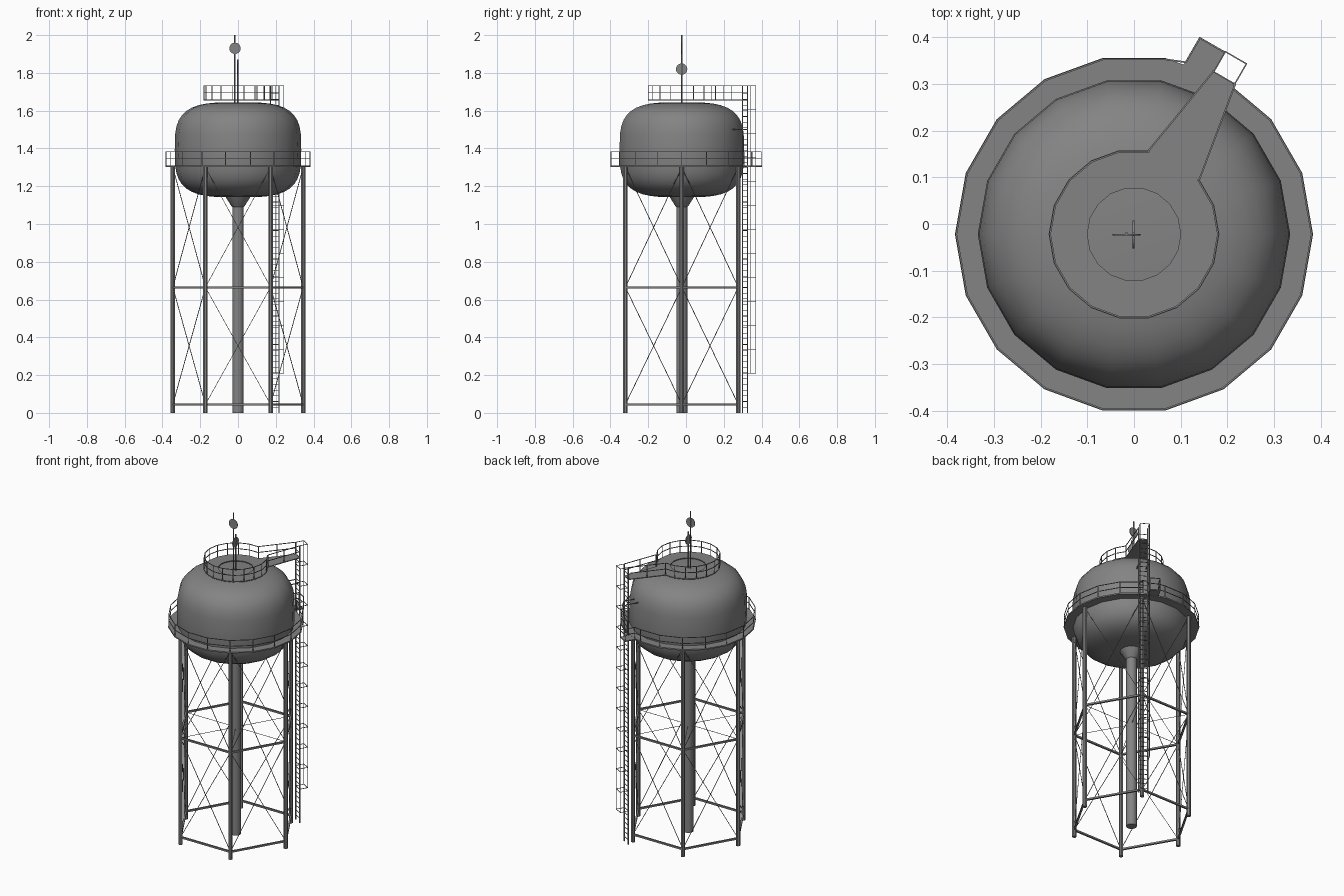
import bpy, bmesh, math
from mathutils import Vector, Matrix

cube = bpy.data.objects.get("Cube")
if cube:
    bpy.data.objects.remove(cube, do_unlink=True)

CY = -0.022          # tower axis lies slightly in front of the origin
SIDES = 18           # tank, walkway and crown are 18-sided
LADDER = math.radians(60)

grey = bpy.data.materials.new("weathered_grey")
grey.use_nodes = True
COLOUR = (0.23, 0.23, 0.23, 1)
grey.diffuse_color = COLOUR
grey.node_tree.nodes["Principled BSDF"].inputs["Base Color"].default_value = COLOUR


def polar(r, deg, z):
    a = math.radians(deg)
    return Vector((r * math.cos(a), CY + r * math.sin(a), z))


def by_ladder(r, t, z):
    """Point at distance r along the ladder direction, t sideways."""
    c, s = math.cos(LADDER), math.sin(LADDER)
    return Vector((r * c - t * s, CY + r * s + t * c, z))


def finish(bm, name, smooth=False):
    bmesh.ops.recalc_face_normals(bm, faces=bm.faces)
    mesh = bpy.data.meshes.new(name)
    bm.to_mesh(mesh)
    bm.free()
    obj = bpy.data.objects.new(name, mesh)
    bpy.context.collection.objects.link(obj)
    mesh.materials.append(grey)
    if smooth:
        bpy.ops.object.select_all(action="DESELECT")
        obj.select_set(True)
        bpy.context.view_layer.objects.active = obj
        bpy.ops.object.shade_smooth_by_angle(angle=math.radians(40))
    return obj


def bar(bm, a, b, r, sides=4):
    """Straight bar from a to b."""
    d = b - a
    rot = d.to_track_quat("Z", "Y").to_matrix().to_4x4()
    spin = Matrix.Rotation(math.pi / sides, 4, "Z")
    bmesh.ops.create_cone(bm, cap_ends=True, segments=sides, radius1=r, radius2=r,
                          depth=d.length,
                          matrix=Matrix.Translation((a + b) / 2) @ rot @ spin)


def path(bm, points, r):
    for a, b in zip(points, points[1:]):
        bar(bm, a, b, r)


def railing(bm, points, height, r=0.0025):
    """Posts at every point, with a top and a middle rail."""
    for p in points:
        bar(bm, p, p + Vector((0, 0, height)), r)
    for h in (height, height / 2):
        path(bm, [p + Vector((0, 0, h)) for p in points], r)


def lathe(name, profile, closed=False, sides=SIDES, smooth=False):
    """Revolve (radius, z) points around the tower axis."""
    bm = bmesh.new()
    rings = [[bm.verts.new(polar(r, 360 * i / sides, z)) for i in range(sides)]
             for r, z in profile]
    pairs = list(zip(rings, rings[1:]))
    if closed:
        pairs.append((rings[-1], rings[0]))
    else:
        bm.faces.new(rings[0])
        bm.faces.new(rings[-1])
    for lo, hi in pairs:
        for i in range(sides):
            j = (i + 1) % sides
            bm.faces.new((lo[i], lo[j], hi[j], hi[i]))
    return finish(bm, name, smooth)


def slab(name, points, thickness):
    """Flat plate whose top outline is given."""
    bm = bmesh.new()
    face = bm.faces.new([bm.verts.new(p) for p in points])
    new = bmesh.ops.extrude_face_region(bm, geom=[face])["geom"]
    bmesh.ops.translate(bm, vec=(0, 0, -thickness),
                        verts=[v for v in new if isinstance(v, bmesh.types.BMVert)])
    return finish(bm, name)


# Tank: rounded barrel from a superellipse profile
profile = []
STEPS = 20
for i in range(1, STEPS):
    a = math.pi * i / STEPS - math.pi / 2
    c, s = math.cos(a), math.sin(a)
    k = 2 / 3.4
    profile.append((0.335 * c ** k, 1.393 + 0.252 * math.copysign(abs(s) ** k, s)))
lathe("tank", profile, smooth=True)

# Riser pipe with flared top
lathe("riser_pipe", [(0.03, 0), (0.03, 1.09), (0.035, 1.095), (0.07, 1.15)], smooth=True)

# Legs
LEG_R, MID_Z, LOW_Z, DECK_Z = 0.345, 0.665, 0.045, 1.31
angles = [60 * i for i in range(6)]
bm = bmesh.new()
for a in angles:
    bar(bm, polar(LEG_R, a, 0), polar(LEG_R, a, DECK_Z - 0.005), 0.0125, 8)
finish(bm, "legs", smooth=True)

# Horizontal struts between legs
bm = bmesh.new()
for z in (LOW_Z, MID_Z):
    for a in angles:
        bar(bm, polar(LEG_R, a, z), polar(LEG_R, a + 60, z), 0.0075)
finish(bm, "struts")

# Crossed tie rods and thin spokes to the riser
bm = bmesh.new()
for a in angles:
    for lo, hi in ((LOW_Z, MID_Z), (MID_Z, DECK_Z - 0.01)):
        bar(bm, polar(LEG_R, a, lo), polar(LEG_R, a + 60, hi), 0.002)
        bar(bm, polar(LEG_R, a + 60, lo), polar(LEG_R, a, hi), 0.002)
    bar(bm, polar(0.028, a, MID_Z), polar(LEG_R, a, MID_Z), 0.0015)
finish(bm, "tie_rods")

# Walkway around the tank
WALK_R, STEP = 0.384, 360 // SIDES
lathe("walkway", [(0.325, 1.302), (WALK_R, 1.302), (WALK_R, DECK_Z), (0.325, DECK_Z)], closed=True)
slab("landing", [by_ladder(r, t, DECK_Z - 0.001) for r, t in
                 ((0.365, 0.027), (0.437, 0.027), (0.437, 0.09), (0.365, 0.09))], 0.006)
bm = bmesh.new()
rail_r = WALK_R - 0.003
railing(bm, [polar(rail_r, a, DECK_Z) for a in range(80, 421, STEP)], 0.072)
railing(bm, [polar(rail_r, 80, DECK_Z)] +
        [by_ladder(r, t, DECK_Z) for r, t in
         ((0.375, 0.088), (0.435, 0.088), (0.435, 0.029))], 0.072)
finish(bm, "walkway_railing")

# Crown platform on the roof with a bridge to the ladder
TOP_Z, TOP_R, TOP_H = 1.659, 0.183, 0.073
lathe("crown_platform", [(0.1, 1.654), (TOP_R, 1.654), (TOP_R, TOP_Z), (0.1, TOP_Z)], closed=True)
right, left = by_ladder(0.387, -0.027, TOP_Z), by_ladder(0.387, 0.027, TOP_Z)
start, end = polar(TOP_R, 40, TOP_Z), polar(TOP_R, 80, TOP_Z)
slab("bridge", [start, right, left, end, polar(TOP_R, 60, TOP_Z)], 0.005)
bm = bmesh.new()
railing(bm, [polar(TOP_R - 0.003, a, TOP_Z) for a in range(80, 401, STEP)], TOP_H)
for a, b in ((start, right), (end, left)):
    railing(bm, [a, (a + b) / 2, b], TOP_H)
finish(bm, "crown_railing")

# Ladder
LAD_R, HALF, LAD_TOP = 0.387, 0.026, TOP_Z + TOP_H
bm = bmesh.new()
for t in (-HALF, HALF):
    bar(bm, by_ladder(LAD_R, t, 0), by_ladder(LAD_R, t, LAD_TOP), 0.004)
RUNGS = 57
for i in range(1, RUNGS):
    z = 1.72 * i / RUNGS
    bar(bm, by_ladder(LAD_R, -HALF, z), by_ladder(LAD_R, HALF, z), 0.002)
for t in (-HALF, HALF):
    bar(bm, by_ladder(0.32, t, 1.5), by_ladder(LAD_R, t, 1.5), 0.003)
finish(bm, "ladder")

# Square safety cage
bm = bmesh.new()
CAGE_R, HOOPS = 0.437, 13
for i in range(HOOPS):
    z = 0.21 + (LAD_TOP - 0.21) * i / (HOOPS - 1)
    path(bm, [by_ladder(r, t, z) for r, t in
              ((LAD_R, -HALF), (CAGE_R, -HALF), (CAGE_R, HALF), (LAD_R, HALF))], 0.002)
for t in (-HALF, HALF):
    bar(bm, by_ladder(CAGE_R, t, 0.21), by_ladder(CAGE_R, t, LAD_TOP), 0.002)
finish(bm, "ladder_cage")

# Roof masts, each with a thin disc antenna
for name, x, top, disc_z, axis in (("tall_mast", -0.016, 2.0, 1.93, "X"),
                                   ("short_mast", -0.001, 1.87, 1.82, "Y")):
    bm = bmesh.new()
    bar(bm, Vector((x, CY, 1.64)), Vector((x, CY, top)), 0.004, 6)
    bmesh.ops.create_cone(bm, cap_ends=True, segments=20, radius1=0.03, radius2=0.03, depth=0.004,
                          matrix=Matrix.Translation((x, CY - 0.001, disc_z))
                          @ Matrix.Rotation(math.pi / 2, 4, axis))
    finish(bm, name)
